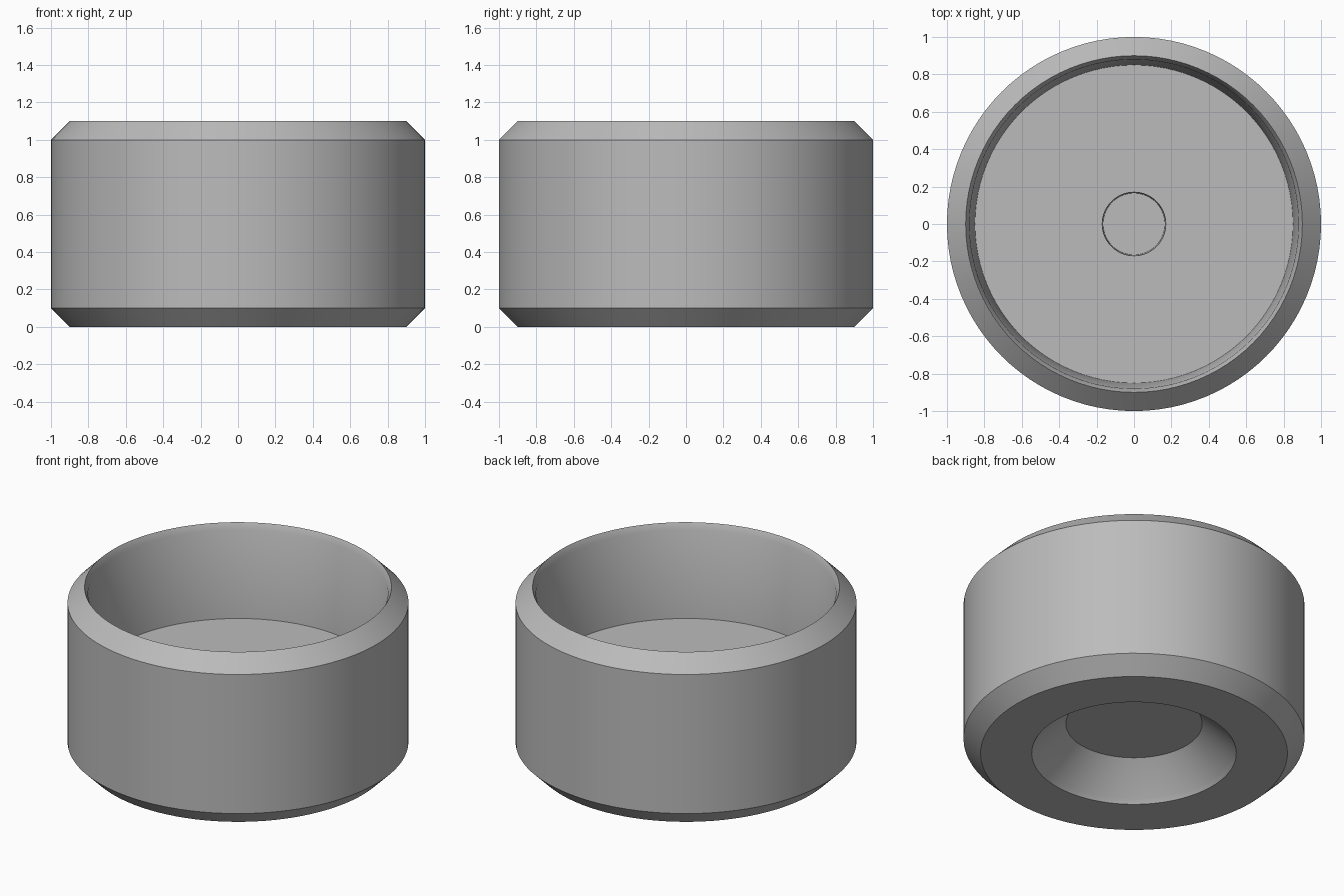
import bpy
import bmesh
import math

SEGMENTS = 96

cube = bpy.data.objects.get("Cube")
if cube:
    bpy.data.objects.remove(cube, do_unlink=True)


def make_material(name, colour):
    mat = bpy.data.materials.new(name)
    mat.use_nodes = True
    mat.diffuse_color = colour
    mat.node_tree.nodes["Principled BSDF"].inputs["Base Color"].default_value = colour
    return mat


def lathe(name, profile, mat):
    """Spin a radius/height profile, listed from the upper axis to the lower one."""
    bm = bmesh.new()
    verts = [bm.verts.new((r, 0, z)) for r, z in profile]
    edges = [bm.edges.new(pair) for pair in zip(verts, verts[1:])]
    bmesh.ops.spin(bm, geom=verts + edges, cent=(0, 0, 0), axis=(0, 0, 1),
                   angle=math.tau, steps=SEGMENTS, use_duplicate=False)
    bmesh.ops.remove_doubles(bm, verts=bm.verts[:], dist=0.0005)
    bmesh.ops.recalc_face_normals(bm, faces=bm.faces[:])
    mesh = bpy.data.meshes.new(name)
    bm.to_mesh(mesh)
    bm.free()
    mesh.materials.append(mat)
    obj = bpy.data.objects.new(name, mesh)
    bpy.context.collection.objects.link(obj)
    bpy.ops.object.select_all(action="DESELECT")
    obj.select_set(True)
    bpy.context.view_layer.objects.active = obj
    bpy.ops.object.shade_smooth_by_angle(angle=math.radians(30))
    return obj


grey = make_material("plain grey", (0.5, 0.5, 0.5, 1))

# Small centre pocket, cup floor and tapered inner wall
inside = [(0, 0.4), (0.165, 0.4), (0.17, 0.5), (0.85, 0.5), (0.88, 1.06)]
# Chamfered outer shell
outside = [(0.9, 1.1), (1, 1), (1, 0.1), (0.9, 0)]
# Conical recess under the base
underside = [(0.6, 0), (0.58, 0.03), (0.4, 0.2), (0, 0.2)]

lathe("cup_body", inside + outside + underside, grey)
